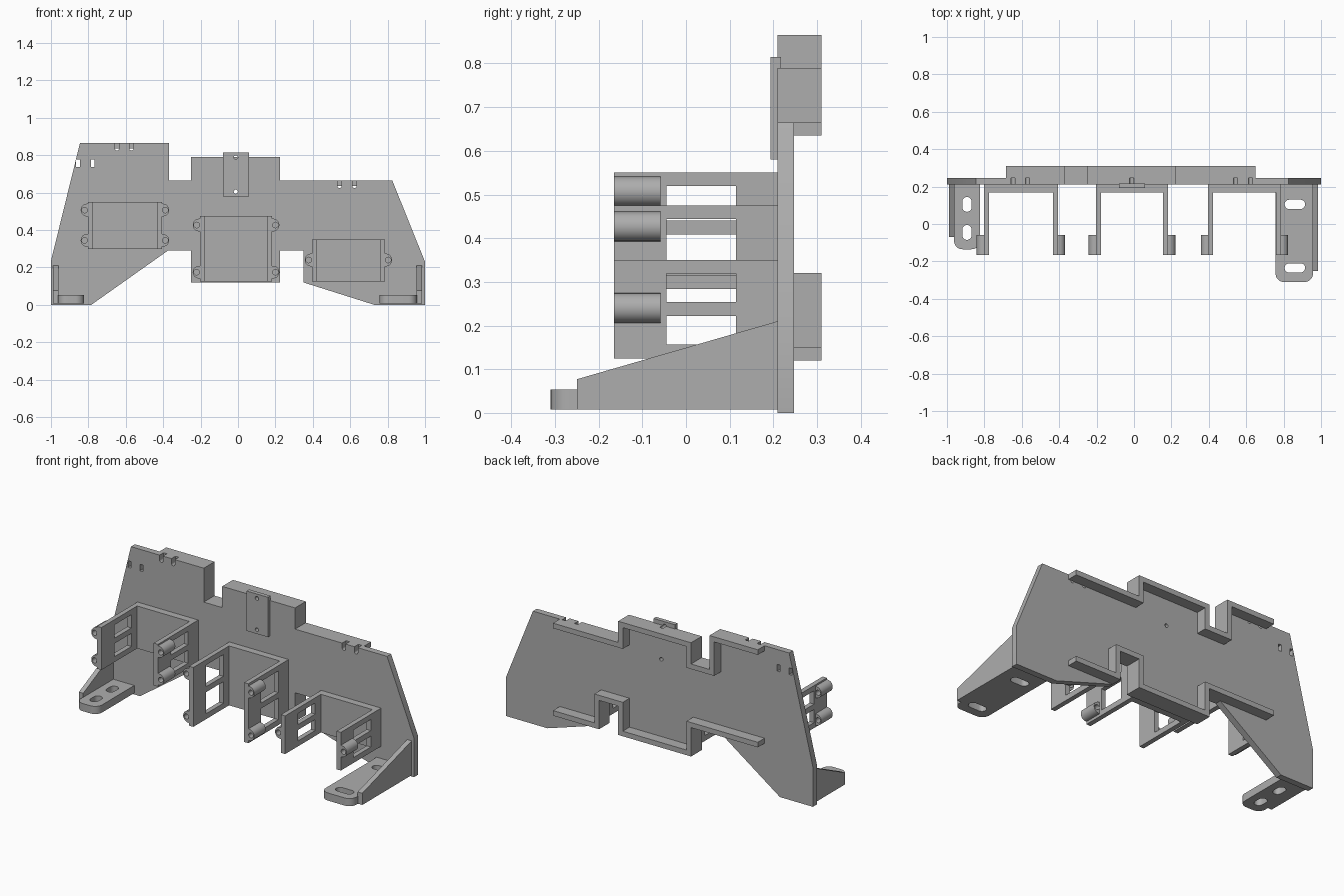
import bpy, bmesh
from math import pi, cos, sin
from mathutils import Vector

cube = bpy.data.objects.get("Cube")
if cube:
    bpy.data.objects.remove(cube, do_unlink=True)

gray = bpy.data.materials.new("plain gray")
gray.use_nodes = True
gray.diffuse_color = (0.42, 0.42, 0.42, 1)
gray.node_tree.nodes["Principled BSDF"].inputs["Base Color"].default_value = gray.diffuse_color

PLACE = {"x": lambda u, v, t: (t, u, v),
         "y": lambda u, v, t: (u, t, v),
         "z": lambda u, v, t: (u, v, t)}


def add_prism(bm, axis, pts, a, b):
    """Extrude a closed 2D outline along an axis from a to b."""
    lo = [bm.verts.new(PLACE[axis](u, v, a)) for u, v in pts]
    hi = [bm.verts.new(PLACE[axis](u, v, b)) for u, v in pts]
    n = len(pts)
    faces = [bm.faces.new(lo), bm.faces.new(hi)]
    faces += [bm.faces.new((lo[i], lo[(i + 1) % n], hi[(i + 1) % n], hi[i])) for i in range(n)]
    bmesh.ops.recalc_face_normals(bm, faces=faces)


def rect(u0, u1, v0, v1):
    return [(u0, v0), (u1, v0), (u1, v1), (u0, v1)]


def arc(cu, cv, r, start, end, n):
    return [(cu + r * cos(start + (end - start) * i / n),
             cv + r * sin(start + (end - start) * i / n)) for i in range(n + 1)]


def circle(cu, cv, r):
    return arc(cu, cv, r, 0, 2 * pi, 24)[:-1]


def slot(cu, cv, length, width, along_u):
    r, h = width / 2, (length - width) / 2
    if along_u:
        return arc(cu + h, cv, r, -pi / 2, pi / 2, 10) + arc(cu - h, cv, r, pi / 2, 3 * pi / 2, 10)
    return arc(cu, cv + h, r, 0, pi, 10) + arc(cu, cv - h, r, pi, 2 * pi, 10)


def mesh_object(name, prisms):
    bm = bmesh.new()
    for prism in prisms:
        add_prism(bm, *prism)
    me = bpy.data.meshes.new(name)
    bm.to_mesh(me)
    bm.free()
    me.materials.append(gray)
    ob = bpy.data.objects.new(name, me)
    bpy.context.collection.objects.link(ob)
    return ob


def part(name, prism, cuts=()):
    """A solid prism, with optional prisms cut out of it."""
    ob = mesh_object(name, [prism])
    bpy.ops.object.select_all(action="DESELECT")
    ob.select_set(True)
    bpy.context.view_layer.objects.active = ob
    if cuts:
        cutter = mesh_object(name + "_cutter", cuts)
        cutter.hide_render = True
        mod = ob.modifiers.new("cut", "BOOLEAN")
        mod.operation, mod.solver, mod.object = "DIFFERENCE", "EXACT", cutter
        bpy.ops.object.modifier_apply(modifier=mod.name)
        bpy.data.objects.remove(cutter, do_unlink=True)
    bpy.ops.object.shade_smooth_by_angle(angle=0.6)


FRONT, BACK, RIM_BACK = 0.21, 0.247, 0.31
ARM_FRONT = -0.165

# Main panel with small cable slots
top_steps = [(-0.37, 0.865), (-0.37, 0.665), (-0.25, 0.665), (-0.25, 0.79),
             (0.225, 0.79), (0.225, 0.665)]
bottom_steps = [(0.35, 0.12), (0.35, 0.29), (0.225, 0.29), (0.225, 0.12),
                (-0.25, 0.12), (-0.25, 0.29)]
outline = ([(-1, 0), (-1, 0.235), (-0.845, 0.865)] + top_steps
           + [(0.825, 0.665), (1, 0.23), (1, 0), (0.73, 0)]
           + bottom_steps + [(-0.375, 0.29), (-0.785, 0)])
cuts = [("y", rect(x - 0.01, x + 0.01, 0.738, 0.777), 0.15, 0.28) for x in (-0.855, -0.777)]
for x, top in ((-0.647, 0.865), (-0.57, 0.865), (0.543, 0.665), (0.623, 0.665)):
    cuts.append(("y", slot(x, top, 0.08, 0.022, False), 0.15, 0.28))
screw_holes = [("y", circle(-0.012, z, 0.011), 0.15, 0.28) for z in (0.605, 0.789)]
part("main_panel", ("y", outline, FRONT, BACK), cuts + screw_holes)

# Small mounting tab
part("center_tab", ("y", rect(-0.08, 0.06, 0.58, 0.815), 0.193, 0.217), screw_holes)


# Stepped stiffening rims on the back
def rim(name, path, thick=0.03):
    pts = [Vector(p) for p in path]
    normals = []
    for p, q in zip(pts, pts[1:]):
        d = (q - p).normalized()
        normals.append(Vector((d.y, -d.x)))
    inner = [pts[0] + thick * normals[0]]
    inner += [p + thick * (m + n) for p, m, n in zip(pts[1:], normals, normals[1:])]
    inner.append(pts[-1] + thick * normals[-1])
    part(name, ("y", [tuple(p) for p in pts + inner[::-1]], BACK, RIM_BACK))


rim("upper_rim", [(-0.685, 0.865)] + top_steps + [(0.65, 0.665)])
rim("lower_rim", [(0.65, 0.12)] + bottom_steps + [(-0.685, 0.29)])


# U-shaped holders with two windows per arm and screw lugs
def holder(name, x0, x1, z0, z1, lug_heights):
    t, wall, r = 0.028, 0.168, 0.034
    profile = [(x0, ARM_FRONT), (x0, FRONT), (x1, FRONT), (x1, ARM_FRONT),
               (x1 - t, ARM_FRONT), (x1 - t, wall), (x0 + t, wall), (x0 + t, ARM_FRONT)]
    mid = (z0 + z1) / 2
    windows = [("x", rect(-0.045, 0.115, lo, hi), x0 - 0.1, x1 + 0.1)
               for lo, hi in ((z0 + 0.032, mid - 0.016), (mid + 0.016, z1 - 0.031))]
    part(name, ("z", profile, z0, z1), windows)
    for side, x, s in (("right", x0, -1), ("left", x1, 1)):
        for i, z in enumerate(lug_heights):
            half_round = [(-0.018, r)] + arc(0, 0, r, pi / 2, -pi / 2, 16) + [(-0.018, -r)]
            body = [(x + s * (u + 0.004), z + v) for u, v in half_round]
            hole = ("y", circle(x + s * 0.017, z, 0.015), -0.3, 0.1)
            part(f"{name}_{side}_lug_{i + 1}", ("y", body, ARM_FRONT, -0.058), [hole])


holder("right_holder", -0.803, -0.406, 0.30, 0.55, (0.345, 0.507))
holder("center_holder", -0.204, 0.183, 0.125, 0.475, (0.175, 0.427))
holder("left_holder", 0.395, 0.786, 0.125, 0.35, (0.24,))


# Slotted feet with rounded front corners
def foot(name, x0, x1, y0, slots):
    r = 0.045
    profile = ([(x1, FRONT), (x0, FRONT)] + arc(x0 + r, y0 + r, r, pi, 1.5 * pi, 8)
               + arc(x1 - r, y0 + r, r, 1.5 * pi, 2 * pi, 8))
    part(name, ("z", profile, 0.008, 0.053), [("z", s, -0.1, 0.1) for s in slots])


foot("right_foot", -0.962, -0.823, -0.135,
     [slot(-0.893, y, 0.08, 0.05, False) for y in (0.105, -0.045)])
foot("left_foot", 0.757, 0.957, -0.31,
     [slot(0.86, y, 0.11, 0.05, True) for y in (0.105, -0.235)])

# Sloped gussets beside the feet
for name, x0, x1, y0 in (("right_gusset", -0.988, -0.96, -0.07),
                         ("left_gusset", 0.955, 0.985, -0.25)):
    slope = [(FRONT, 0.008), (FRONT, 0.21), (y0, 0.077), (y0, 0.008)]
    part(name, ("x", slope, x0, x1))
